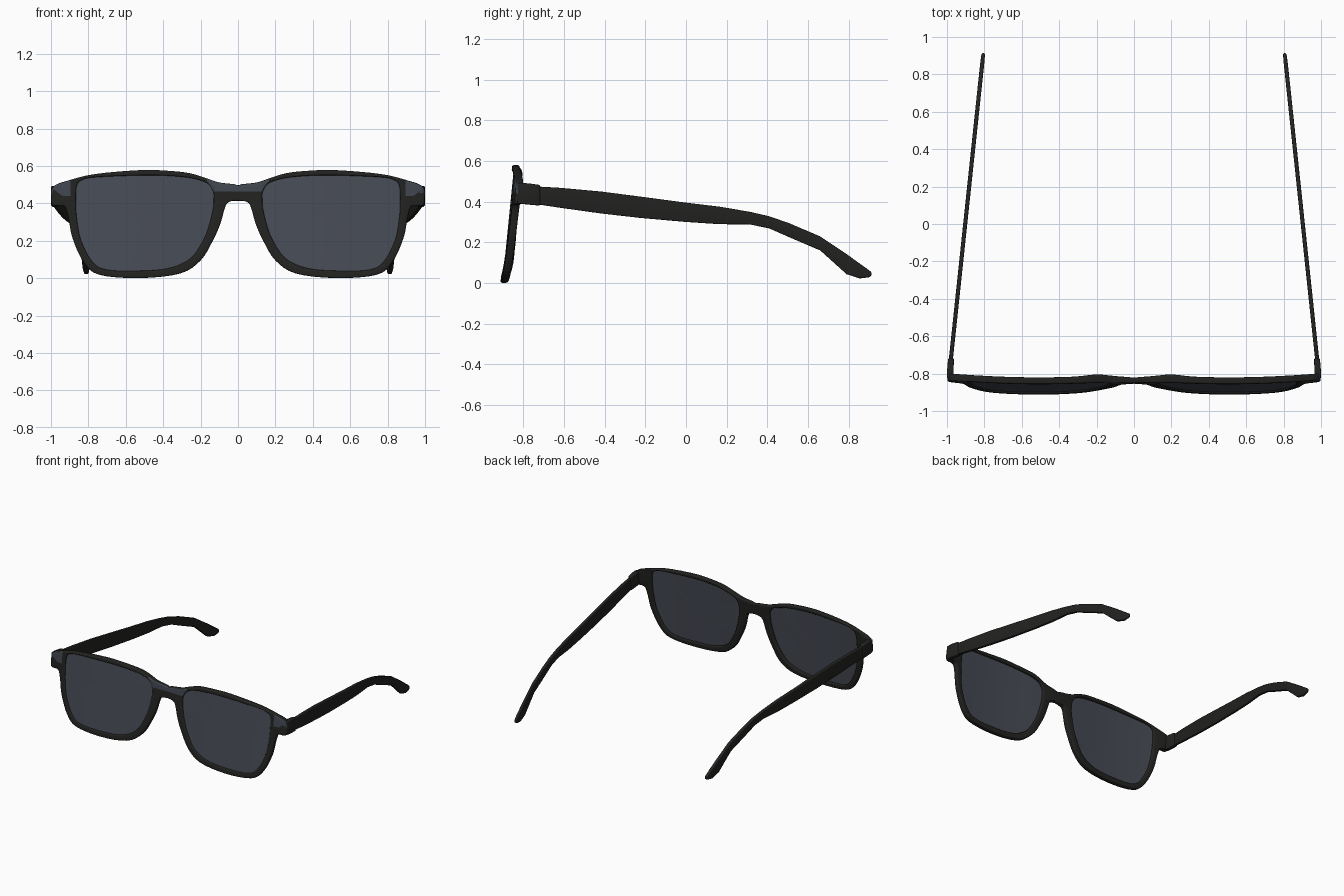
import bpy, bmesh, math
from mathutils import Vector

if "Cube" in bpy.data.objects:
    bpy.data.objects.remove(bpy.data.objects["Cube"])

# Colours
def material(name, rgb):
    m = bpy.data.materials.new(name)
    m.diffuse_color = (*rgb, 1)
    m.use_nodes = True
    m.node_tree.nodes["Principled BSDF"].inputs["Base Color"].default_value = m.diffuse_color
    return m

BLACK = material("frame_black", (0.016, 0.016, 0.015))
SMOKE = material("lens_smoke", (0.062, 0.070, 0.090))
GREY = material("accent_grey", (0.050, 0.058, 0.075))

# Half-frame outline: lens edge (x, z) paired with outer edge (x, z)
PAIRS = [
    (.525, .55, .525, .578), (.38, .548, .38, .575), (.26, .537, .26, .562),
    (.185, .518, .17, .535), (.155, .50, .10, .512), (.14, .48, 0, .497),
    (.13, .455, 0, .456), (.13, .42, 0, .416), (.13, .40, .035, .412),
    (.134, .37, .065, .39), (.15, .30, .095, .29), (.18, .215, .135, .20),
    (.25, .11, .20, .095), (.365, .055, .31, .025), (.525, .04, .525, .001),
    (.70, .045, .74, .018), (.78, .09, .825, .085), (.84, .205, .885, .215),
    (.862, .32, .908, .33), (.866, .39, .93, .385), (.867, .43, .99, .39),
    (.866, .465, .997, .44), (.86, .50, .985, .492), (.835, .525, .91, .522),
    (.765, .54, .765, .557)]

def smooth_loop(points, steps):
    """Closed Catmull-Rom curve through the points."""
    pts = [Vector(p) for p in points]
    n, out = len(pts), []
    for i in range(n):
        a, b, c, d = (pts[(i + k) % n] for k in (-1, 0, 1, 2))
        for s in range(steps):
            t = s / steps
            out.append(0.5 * (2 * b + (c - a) * t + (2 * a - 5 * b + 4 * c - d) * t * t
                              + (3 * b - a - 3 * c + d) * t ** 3))
    return out

LOOP = smooth_loop(PAIRS, 4)

def wrap(x, z):
    """Depth of the tilted, curved frame front."""
    bow = 0.12 * (x - 0.5) ** 2
    return -0.895 + 0.10 * z + (min(bow, 0.012) if x < 0.5 else bow)

def finish(name, bm, mats, bevel=0, solid=0):
    bmesh.ops.recalc_face_normals(bm, faces=bm.faces)
    me = bpy.data.meshes.new(name)
    bm.to_mesh(me)
    bm.free()
    ob = bpy.data.objects.new(name, me)
    bpy.context.collection.objects.link(ob)
    for m in mats:
        me.materials.append(m)
    bpy.ops.object.select_all(action='DESELECT')
    ob.select_set(True)
    bpy.context.view_layer.objects.active = ob
    ob.modifiers.new("Mirror", 'MIRROR')
    if solid:
        mod = ob.modifiers.new("Solidify", 'SOLIDIFY')
        mod.thickness, mod.offset = solid, 0
    if bevel:
        mod = ob.modifiers.new("Bevel", 'BEVEL')
        mod.width, mod.segments = bevel, 3
        mod.limit_method, mod.angle_limit = 'ANGLE', math.radians(45)
        mod.use_clamp_overlap = False
    for mod in list(ob.modifiers):
        bpy.ops.object.modifier_apply(modifier=mod.name)
    bpy.ops.object.shade_smooth_by_angle(angle=math.radians(40))
    return ob

# Frame front: four-sided section swept round the lens, open at the bridge centre
bm = bmesh.new()
rings = []
for ix, iz, ox, oz in LOOP:
    ox = 0 if ox < 0.004 else ox
    ring = []
    for x, z, side in ((ix, iz, -1), (ix, iz, 1), (ox, oz, 1), (ox, oz, -1)):
        half = 0.018 if x > 0.1 else 0.013 + 0.05 * x
        if side > 0:
            half += 0.008 * math.exp(-((x - 0.2) / 0.08) ** 2)
        ring.append(bm.verts.new((x, wrap(x, z) + side * half, z)))
    rings.append(ring)
for a, b in zip(rings, rings[1:] + rings[:1]):
    for k in range(4):
        bm.faces.new((a[k], a[(k + 1) % 4], b[(k + 1) % 4], b[k]))
bmesh.ops.delete(bm, geom=[f for f in bm.faces if all(v.co.x < 1e-4 for v in f.verts)],
                 context='FACES')
bmesh.ops.recalc_face_normals(bm, faces=bm.faces)

# Grey accents on the bridge and the outer corners
def cut(co, no, near):
    faces = [f for f in bm.faces if near(f.calc_center_median())]
    geom = faces + list({e for f in faces for e in f.edges}) + list({v for f in faces for v in f.verts})
    bmesh.ops.bisect_plane(bm, geom=geom, plane_co=co, plane_no=no, dist=1e-4)

cut((0, 0, .465), (0, 0, 1), lambda c: c.x < .2 and c.z > .38)
cut((.165, 0, 0), (1, 0, 0), lambda c: c.x < .25 and c.z > .45)
cut((0, 0, .44), (0, 0, 1), lambda c: c.x > .85 and c.z > .38)
cut((.895, 0, 0), (1, 0, 0), lambda c: c.x > .8 and c.z > .42)
bm.normal_update()
for f in bm.faces:
    c, n = f.calc_center_median(), f.normal
    bridge = c.x < .165 and c.z > .465 and n.y < -.5
    corner = c.x > .895 and c.z > .44 and (n.y < -.5 or n.x > .6)
    f.material_index = 1 if bridge or corner else 0
finish("frame_front", bm, [BLACK, GREY], bevel=0.008)

# Lenses: concentric rings following the wrap of the frame
bm = bmesh.new()
cx, cz = 0.5, 0.3
def lens_vert(x, z):
    return bm.verts.new((x, wrap(x, z) - 0.003, z))
rings = [[lens_vert(cx + (p[0] - cx) * s, cz + (p[1] - cz) * s) for p in LOOP]
         for s in (1.012, 0.75, 0.5, 0.25)]
hub = lens_vert(cx, cz)
n = len(LOOP)
for i in range(n):
    j = (i + 1) % n
    for a, b in zip(rings, rings[1:]):
        bm.faces.new((a[i], a[j], b[j], b[i]))
    bm.faces.new((rings[-1][i], rings[-1][j], hub))
finish("lenses", bm, [SMOKE], solid=0.01)

# Side arms and hinges: rectangular sections (y, top z, bottom z, half width)
def loft(name, sections, x_at, bevel):
    bm = bmesh.new()
    rows = []
    for y, top, bot, w in sections:
        x = x_at(y)
        rows.append([bm.verts.new(p) for p in
                     ((x - w, y, bot), (x + w, y, bot), (x + w, y, top), (x - w, y, top))])
    for a, b in zip(rows, rows[1:]):
        for k in range(4):
            bm.faces.new((a[k], a[(k + 1) % 4], b[(k + 1) % 4], b[k]))
    bm.faces.new(rows[0])
    bm.faces.new(rows[-1])
    return finish(name, bm, [BLACK], bevel=bevel)

arm_x = lambda y: 0.982 - 0.106 * (y + 0.75)
loft("hinges", [(-.83, .49, .39, .016), (-.80, .492, .388, .018),
                (-.76, .488, .384, .017), (-.718, .482, .38, .015)],
     lambda y: 0.982 - 0.06 * max(0, y + 0.78), 0.006)
loft("temple_arms", [
    (-.74, .475, .388, .011), (-.62, .468, .37, .011), (-.42, .45, .342, .011),
    (-.226, .425, .32, .011), (0, .395, .30, .011), (.167, .375, .289, .011),
    (.314, .35, .288, .011), (.41, .328, .268, .011), (.51, .293, .224, .011),
    (.66, .229, .16, .011), (.79, .142, .043, .011), (.855, .095, .022, .011),
    (.90, .063, .028, .010), (.913, .052, .036, .008)], arm_x, 0.005)
